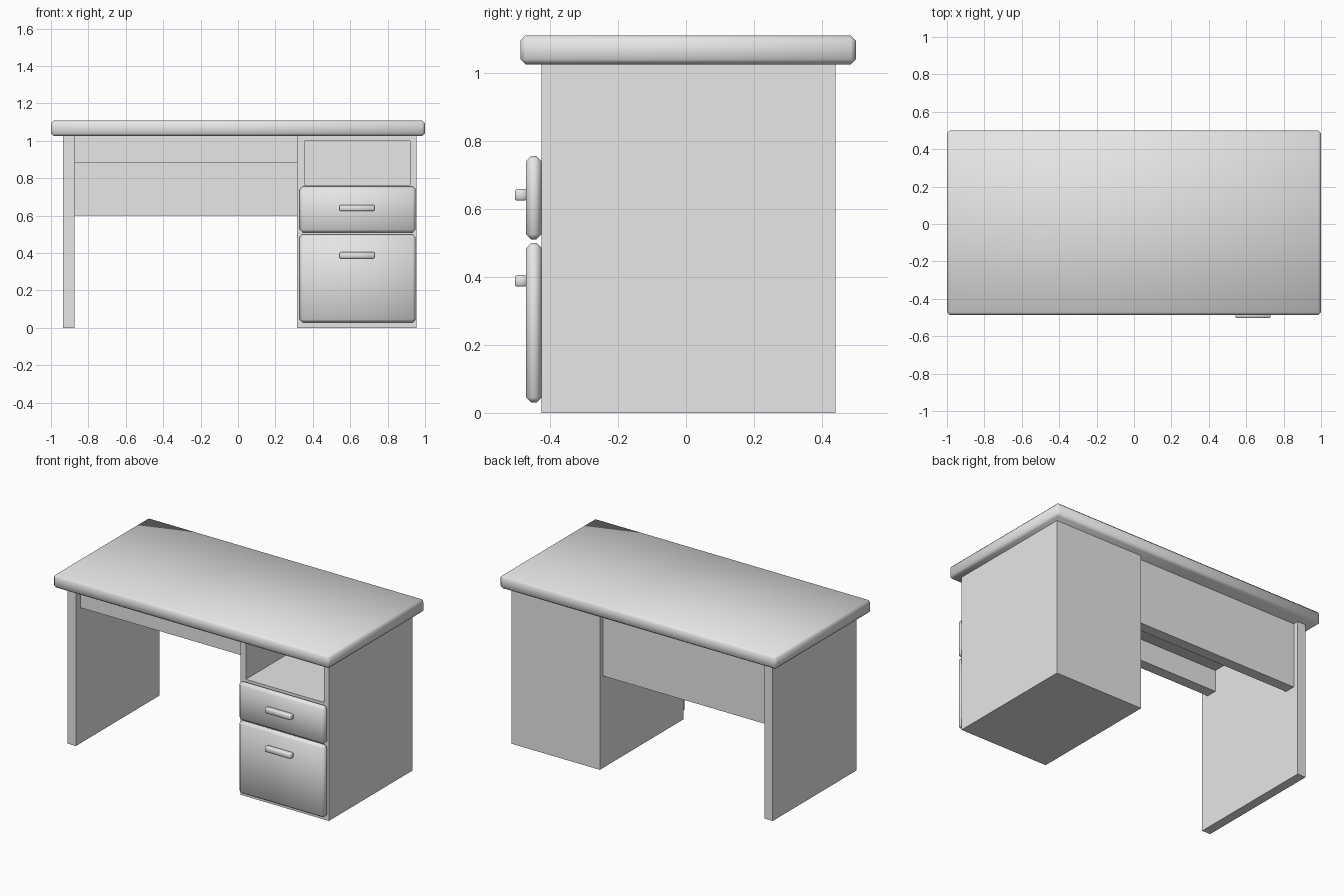
import bpy
import bmesh
from mathutils import Vector

old = bpy.data.objects.get("Cube")
if old:
    bpy.data.objects.remove(old, do_unlink=True)

GREY = (0.8, 0.8, 0.8, 1.0)
grey = bpy.data.materials.new("plain grey")
grey.use_nodes = True
grey.diffuse_color = GREY
grey.node_tree.nodes["Principled BSDF"].inputs["Base Color"].default_value = GREY


def box(name, x, y, z, chamfer=0.0):
    """Box from (min, max) ranges, with soft-shaded chamfered edges if asked."""
    lo, hi = (Vector(c) for c in zip(x, y, z))
    bm = bmesh.new()
    bmesh.ops.create_cube(bm, size=1)
    bmesh.ops.scale(bm, vec=hi - lo, verts=bm.verts)
    bmesh.ops.translate(bm, vec=(lo + hi) / 2, verts=bm.verts)
    if chamfer:
        bmesh.ops.bevel(bm, geom=bm.edges[:], offset=chamfer, segments=1,
                        affect='EDGES')
        for face in bm.faces:
            face.smooth = True
    mesh = bpy.data.meshes.new(name)
    bm.to_mesh(mesh)
    bm.free()
    mesh.materials.append(grey)
    obj = bpy.data.objects.new(name, mesh)
    bpy.context.collection.objects.link(obj)
    return obj


SIDE_Y = (-0.425, 0.44)
TOP_Z = 1.025
GAP_X = (-0.875, 0.315)

# Table top and the panels that carry it
box("table_top", (-1, 1), (-0.487, 0.5), (TOP_Z, 1.11), 0.015)
box("side_panel", (-0.935, GAP_X[0]), SIDE_Y, (0, TOP_Z))
box("back_panel", GAP_X, (0.335, 0.405), (0.6, TOP_Z))
box("front_rail", GAP_X, (-0.375, -0.305), (0.885, TOP_Z))

# Drawer cabinet with an open shelf cut into its front
cabinet = box("drawer_cabinet", (GAP_X[1], 0.955), SIDE_Y, (0, TOP_Z))
cutter = box("shelf_cutter", (0.355, 0.92), (-0.6, 0.4), (0.765, 1.0))
cutter.hide_render = True
cutter.hide_viewport = True
cutter.display_type = 'WIRE'
cut = cabinet.modifiers.new("open shelf", 'BOOLEAN')
cut.operation = 'DIFFERENCE'
cut.solver = 'EXACT'
cut.object = cutter

# Drawer fronts, each with a bar handle
for label, z, handle_z in (("upper", (0.51, 0.755), 0.641),
                           ("lower", (0.03, 0.5), 0.388)):
    box(label + "_drawer", (0.33, 0.95), (-0.47, SIDE_Y[0]), z, 0.015)
    box(label + "_handle", (0.543, 0.731), (-0.503, -0.468),
        (handle_z - 0.017, handle_z + 0.017), 0.005)
